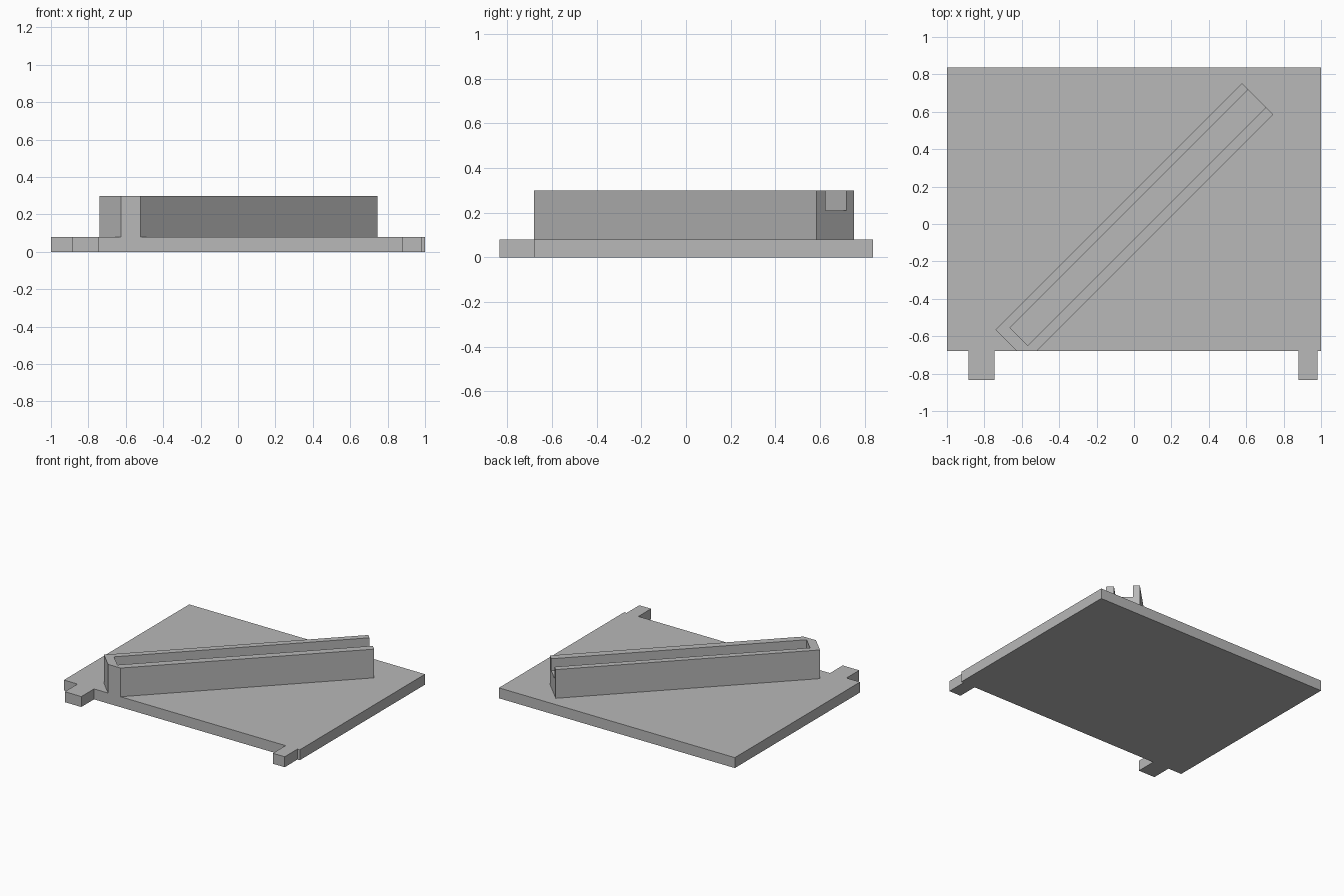
import bpy
import bmesh

# Remove the default cube
cube = bpy.data.objects.get("Cube")
if cube:
    bpy.data.objects.remove(cube, do_unlink=True)

# Single plain grey material
GREY = (0.48, 0.48, 0.48, 1)
grey = bpy.data.materials.new("plain_grey")
grey.use_nodes = True
grey.diffuse_color = GREY
grey.node_tree.nodes["Principled BSDF"].inputs["Base Color"].default_value = GREY


def prism(name, outline, bottom, top):
    """Extrude a flat outline from bottom to top."""
    bm = bmesh.new()
    face = bm.faces.new([bm.verts.new((x, y, bottom)) for x, y in outline])
    result = bmesh.ops.extrude_face_region(bm, geom=[face])
    for v in result["geom"]:
        if isinstance(v, bmesh.types.BMVert):
            v.co.z = top
    bmesh.ops.recalc_face_normals(bm, faces=bm.faces)
    mesh = bpy.data.meshes.new(name)
    bm.to_mesh(mesh)
    bm.free()
    mesh.materials.append(grey)
    obj = bpy.data.objects.new(name, mesh)
    bpy.context.collection.objects.link(obj)
    return obj


PLATE_TOP = 0.08
RAIL_TOP = 0.30
GROOVE_FLOOR = 0.21
BACK, FRONT, TAB_END = 0.837, -0.68, -0.834

# Base plate with two tabs on the front edge
outline = [(-1, FRONT)]
for left, right in ((-0.885, -0.745), (0.88, 0.98)):
    outline += [(left, FRONT), (left, TAB_END), (right, TAB_END), (right, FRONT)]
outline += [(1, FRONT), (1, BACK), (-1, BACK)]
prism("base_plate", outline, 0, PLATE_TOP)

# Diagonal rail, its near corner trimmed flush with the plate's front edge
rail = prism("diagonal_rail",
             [(-0.52, FRONT), (0.745, 0.585), (0.578, 0.752),
              (-0.74, -0.566), (-0.626, FRONT)],
             PLATE_TOP, RAIL_TOP)

# Groove along the rail, closed at the near end and open at the far end
cutter = prism("groove_cutter",
               [(-0.568, -0.65), (0.81, 0.728), (0.715, 0.823), (-0.663, -0.555)],
               GROOVE_FLOOR, RAIL_TOP + 0.1)
cutter.hide_render = True
cut = rail.modifiers.new("groove", "BOOLEAN")
cut.operation = "DIFFERENCE"
cut.solver = "EXACT"
cut.object = cutter

# Bake the groove and discard the cutter
bpy.context.view_layer.update()
depsgraph = bpy.context.evaluated_depsgraph_get()
baked = bpy.data.meshes.new_from_object(rail.evaluated_get(depsgraph))
rail.modifiers.clear()
rail.data = baked
bpy.data.objects.remove(cutter, do_unlink=True)
